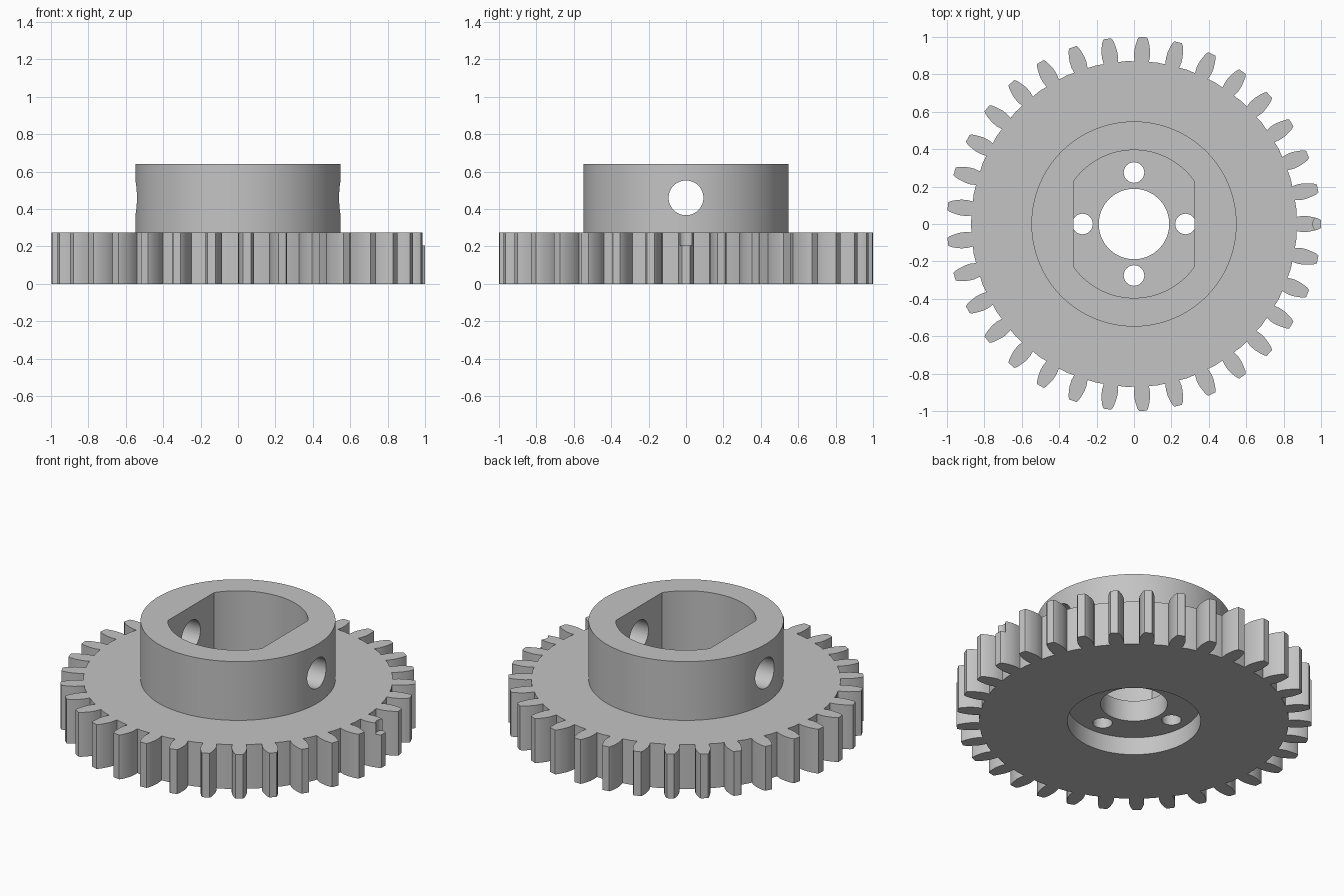
import bpy, bmesh
from math import sin, cos, pi, tau, acos
from mathutils import Matrix

cube = bpy.data.objects.get("Cube")
if cube:
    bpy.data.objects.remove(cube, do_unlink=True)

TEETH = 33
PLATE_TOP, HUB_TOP = 0.275, 0.64
WEB_BOTTOM, WEB_TOP = 0.11, 0.24

grey = bpy.data.materials.new("plain grey")
grey.use_nodes = True
grey.diffuse_color = (0.55, 0.55, 0.55, 1)
grey.node_tree.nodes["Principled BSDF"].inputs["Base Color"].default_value = (0.55, 0.55, 0.55, 1)


def prism(name, outline, z0, z1, matrix=None):
    """Extrude a closed outline from z0 to z1."""
    bm = bmesh.new()
    face = bm.faces.new([bm.verts.new((x, y, z0)) for x, y in outline])
    out = bmesh.ops.extrude_face_region(bm, geom=[face])
    top = [v for v in out["geom"] if isinstance(v, bmesh.types.BMVert)]
    bmesh.ops.translate(bm, verts=top, vec=(0, 0, z1 - z0))
    bmesh.ops.recalc_face_normals(bm, faces=bm.faces)
    if matrix:
        bm.transform(matrix)
    mesh = bpy.data.meshes.new(name)
    bm.to_mesh(mesh)
    bm.free()
    mesh.materials.append(grey)
    obj = bpy.data.objects.new(name, mesh)
    bpy.context.collection.objects.link(obj)
    return obj


def circle(r, n=96, cx=0, cy=0):
    return [(cx + r * cos(tau * i / n), cy + r * sin(tau * i / n)) for i in range(n)]


def combine(target, other, operation):
    """Apply a boolean and remove the helper."""
    mod = target.modifiers.new(operation.lower(), "BOOLEAN")
    mod.operation, mod.object, mod.solver = operation, other, "EXACT"
    bpy.context.view_layer.objects.active = target
    bpy.ops.object.modifier_apply(modifier=mod.name)
    bpy.data.objects.remove(other, do_unlink=True)


# Toothed plate: curved flanks given as (radius, half width)
flank = [(0.868, 0.038), (0.9, 0.043), (0.93, 0.042), (0.96, 0.036), (0.985, 0.029), (0.999, 0.021)]
outline = []
for t in range(TEETH):
    a = tau * t / TEETH
    tooth = [(r, -w) for r, w in flank] + [(r, w) for r, w in reversed(flank)]
    outline += [(r * cos(a) - w * sin(a), r * sin(a) + w * cos(a)) for r, w in tooth]
    gap = a + pi / TEETH
    outline.append((0.871 * cos(gap), 0.871 * sin(gap)))
gear = prism("gear_with_hub", outline, 0, PLATE_TOP)

# Raised hub
combine(gear, prism("hub", circle(0.548, 128), 0.15, HUB_TOP), "UNION")

# Hub socket: round with two flat sides
r, start = 0.395, acos(0.323 / 0.395)
arc = [start + (pi - 2 * start) * i / 40 for i in range(41)]
socket = [(r * cos(a + k), r * sin(a + k)) for k in (0, pi) for a in arc]
combine(gear, prism("socket_cutter", socket, WEB_TOP, 1), "DIFFERENCE")

# Round recess underneath, centre bore and four bolt holes in the web
combine(gear, prism("recess_cutter", circle(0.375), -0.2, WEB_BOTTOM), "DIFFERENCE")
combine(gear, prism("bore_cutter", circle(0.188), -0.1, 0.5), "DIFFERENCE")
for i in range(4):
    a = i * pi / 2
    hole = circle(0.055, 32, 0.275 * cos(a), 0.275 * sin(a))
    combine(gear, prism("bolt_cutter", hole, -0.1, 0.5), "DIFFERENCE")

# Cross hole through both hub walls
sideways = Matrix.Translation((0, 0, 0.46)) @ Matrix.Rotation(pi / 2, 4, "Y")
combine(gear, prism("cross_cutter", circle(0.093, 48), -0.8, 0.8, sideways), "DIFFERENCE")

# Index notch on top of one tooth
combine(gear, prism("notch_cutter", circle(0.045, 32, 1.0), 0.205, 0.4), "DIFFERENCE")

# Smooth the round walls, keep the edges sharp
bpy.ops.object.select_all(action="DESELECT")
gear.select_set(True)
bpy.context.view_layer.objects.active = gear
bpy.ops.object.shade_smooth_by_angle(angle=pi / 7)
